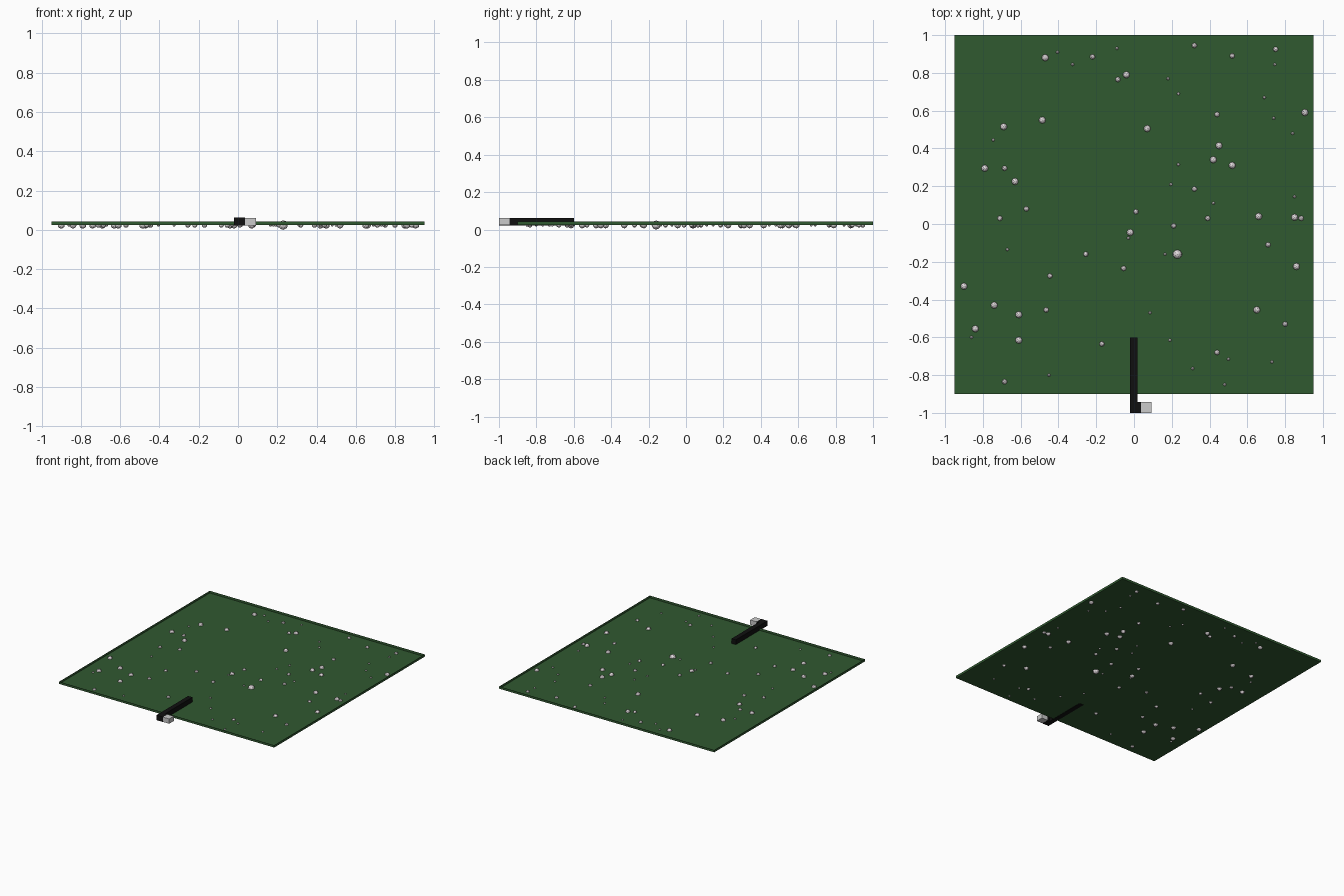
import bpy, bmesh
from mathutils import Matrix, Vector

if "Cube" in bpy.data.objects:
    bpy.data.objects.remove(bpy.data.objects["Cube"])


def material(name, rgb):
    m = bpy.data.materials.new(name)
    m.diffuse_color = (*rgb, 1)
    m.use_nodes = True
    m.node_tree.nodes["Principled BSDF"].inputs["Base Color"].default_value = m.diffuse_color
    return m


GREEN = material("dark green", (0.03, 0.10, 0.03))
BLACK = material("black", (0.005, 0.005, 0.005))
GREY = material("light grey", (0.60, 0.60, 0.60))
PEARL = material("pearl", (0.75, 0.70, 0.72))


def finish(bm, name, mat):
    me = bpy.data.meshes.new(name)
    bm.to_mesh(me)
    bm.free()
    me.materials.append(mat)
    ob = bpy.data.objects.new(name, me)
    bpy.context.collection.objects.link(ob)
    return ob


def box(name, lo, hi, mat, open_top=False):
    bm = bmesh.new()
    lo, hi = Vector(lo), Vector(hi)
    bmesh.ops.create_cube(bm, size=1, matrix=Matrix.Translation((lo + hi) / 2)
                          @ Matrix.Diagonal((*(hi - lo), 1)))
    if open_top:
        top = [f for f in bm.faces if f.normal.z > 0.9]
        bmesh.ops.delete(bm, geom=top, context='FACES_ONLY')
    return finish(bm, name, mat)


# shallow tray: floor sheet with a low rim
FLOOR = 0.024
box("tray", (-0.95, -0.9, FLOOR), (0.95, 1.0, 0.042), GREEN, open_top=True)

# arm lying over the front rim, with its end block and side button
box("arm", (-0.02, -1.0, 0.022), (0.018, -0.6, 0.062), BLACK)
box("arm_end", (0.018, -1.0, 0.022), (0.036, -0.942, 0.062), BLACK)
box("button", (0.036, -1.0, 0.023), (0.092, -0.942, 0.061), GREY)

# beads sunk halfway through the floor, in three sizes
BEADS = {
    "large": [(.23, -.16), (.65, -.455), (-.74, -.43), (-.84, -.555), (.85, .035),
              (.42, .34), (-.04, .79), (.07, .505), (-.02, -.045), (.52, .31),
              (.905, .59), (-.79, .295), (-.61, -.615), (-.69, .515), (-.61, -.48),
              (-.9, -.33), (.86, -.225), (-.47, .88), (.66, .04), (.45, .415),
              (-.63, .225), (-.485, .55)],
    "medium": [(.01, .065), (.32, .945), (-.255, -.16), (.39, .03), (.21, -.01),
               (-.71, .03), (-.57, .08), (-.445, -.275), (-.685, .295), (.71, -.11),
               (-.17, -.635), (.75, .925), (.44, .58), (.885, .03), (.52, .89),
               (-.465, -.455), (-.685, -.835), (-.055, -.235), (.44, -.68),
               (.8, -.53), (.32, .185), (-.085, .765), (-.22, .885)],
    "small": [(.31, -.765), (.235, .69), (-.09, .93), (-.745, .445), (.235, .315),
              (.745, .845), (-.325, .845), (.19, -.615), (.85, .145), (.165, -.16),
              (.5, -.715), (-.86, -.6), (.73, -.73), (-.45, -.8), (-.03, -.075),
              (.42, .11), (-.67, -.135), (.195, .21), (-.405, .91), (.18, .77),
              (.69, .67), (.74, .56), (.48, -.85), (.085, -.47), (.84, .48)],
}
RADIUS = {"large": 0.018, "medium": 0.0135, "small": 0.008}
for size, spots in BEADS.items():
    bm = bmesh.new()
    for i, (x, y) in enumerate(spots):
        # the first large bead is the biggest and touches the ground
        r = FLOOR if size == "large" and i == 0 else RADIUS[size]
        bmesh.ops.create_icosphere(bm, subdivisions=2, radius=r,
                                   matrix=Matrix.Translation((x, y, FLOOR)))
    finish(bm, size + "_beads", PEARL)
